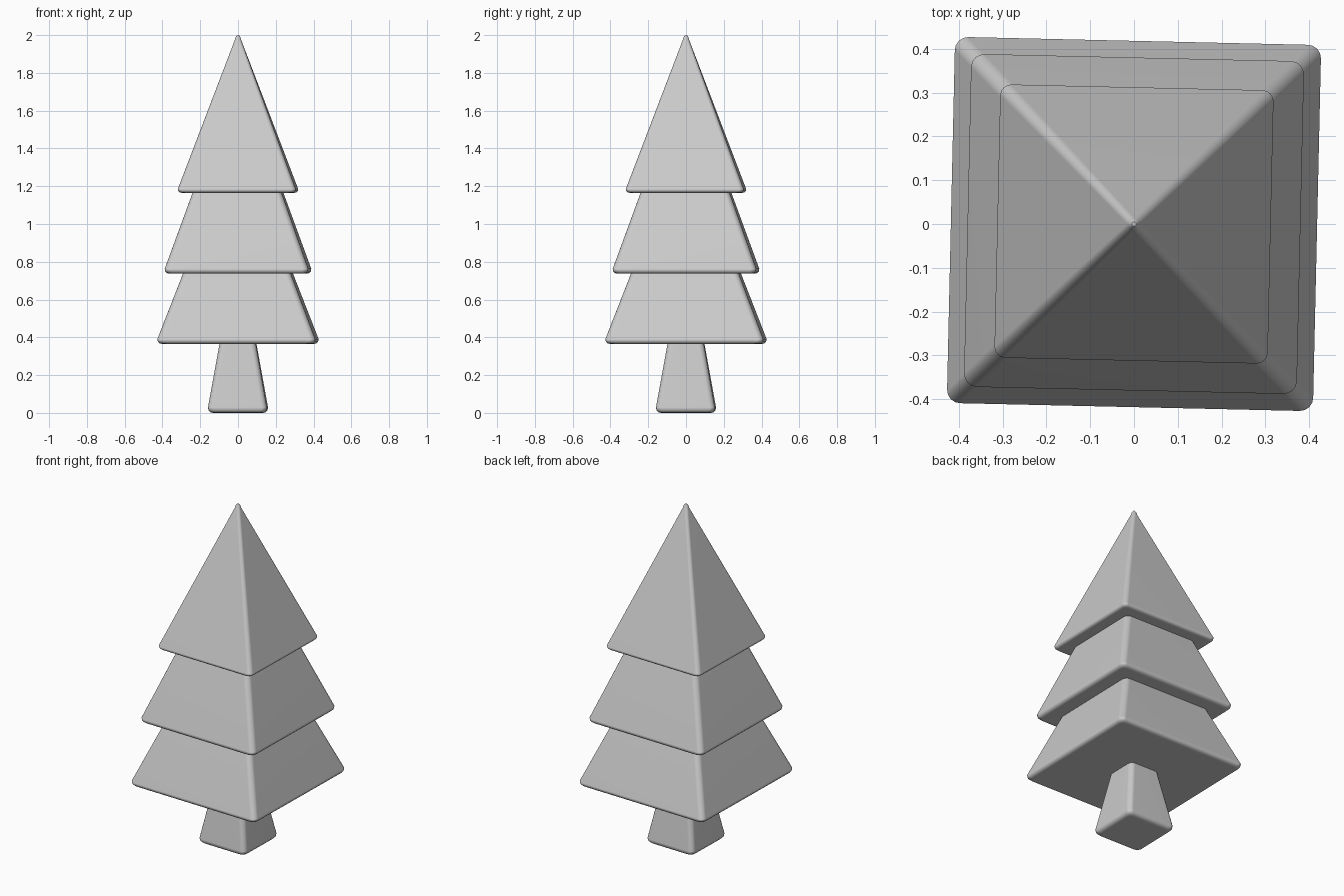
import bpy
import bmesh
import math
from mathutils import Matrix

if "Cube" in bpy.data.objects:
    bpy.data.objects.remove(bpy.data.objects["Cube"])

TWIST = Matrix.Rotation(math.radians(-1.3), 4, 'Z')
CORNER_STEPS = 4


def rounded_square(half, radius):
    """Outline of a square with rounded corners, counter-clockwise."""
    r = min(radius, half * 0.9)
    c = half - r
    pts = []
    for q, (sx, sy) in enumerate(((1, 1), (-1, 1), (-1, -1), (1, -1))):
        for i in range(CORNER_STEPS + 1):
            a = math.pi / 2 * (q + i / CORNER_STEPS)
            pts.append((sx * c + r * math.cos(a), sy * c + r * math.sin(a)))
    return pts


def make_part(name, profile, radius):
    """Loft rounded squares through (half width, z) stations and cap both ends."""
    bm = bmesh.new()
    rings = [[bm.verts.new((x, y, z)) for x, y in rounded_square(h, radius)]
             for h, z in profile]
    for low, high in zip(rings, rings[1:]):
        n = len(low)
        for i in range(n):
            j = (i + 1) % n
            bm.faces.new((low[i], low[j], high[j], high[i]))
    bm.faces.new(list(reversed(rings[0])))
    bm.faces.new(rings[-1])
    bm.transform(TWIST)
    mesh = bpy.data.meshes.new(name)
    bm.to_mesh(mesh)
    bm.free()
    obj = bpy.data.objects.new(name, mesh)
    bpy.context.collection.objects.link(obj)
    bpy.context.view_layer.objects.active = obj
    obj.select_set(True)
    bpy.ops.object.shade_smooth_by_angle(angle=math.radians(50))
    obj.select_set(False)
    # keep the broad faces flat between the softened edges
    mod = obj.modifiers.new("weighted_normals", 'WEIGHTED_NORMAL')
    mod.keep_sharp = True
    return obj


def soft_base(half, z, r):
    """Rounded lower rim of a part."""
    return [(half - r, z), (half - 0.45 * r, z + 0.12 * r),
            (half - 0.1 * r, z + 0.48 * r), (half, z + 1.05 * r)]


# trunk, tapering up into the foliage
make_part("trunk", soft_base(0.156, 0.0, 0.028) + [(0.092, 0.39)], 0.028)

# two truncated tiers, each poking slightly into the one above
make_part("lower_tier", soft_base(0.418, 0.365, 0.025) + [(0.277, 0.76)], 0.03)
make_part("middle_tier", soft_base(0.38, 0.737, 0.025) + [(0.227, 1.19)], 0.03)

# pointed top tier with a blunted tip
make_part("top_tier", soft_base(0.312, 1.165, 0.02)
          + [(0.017, 1.974), (0.012, 1.991), (0.005, 2.0)], 0.025)
